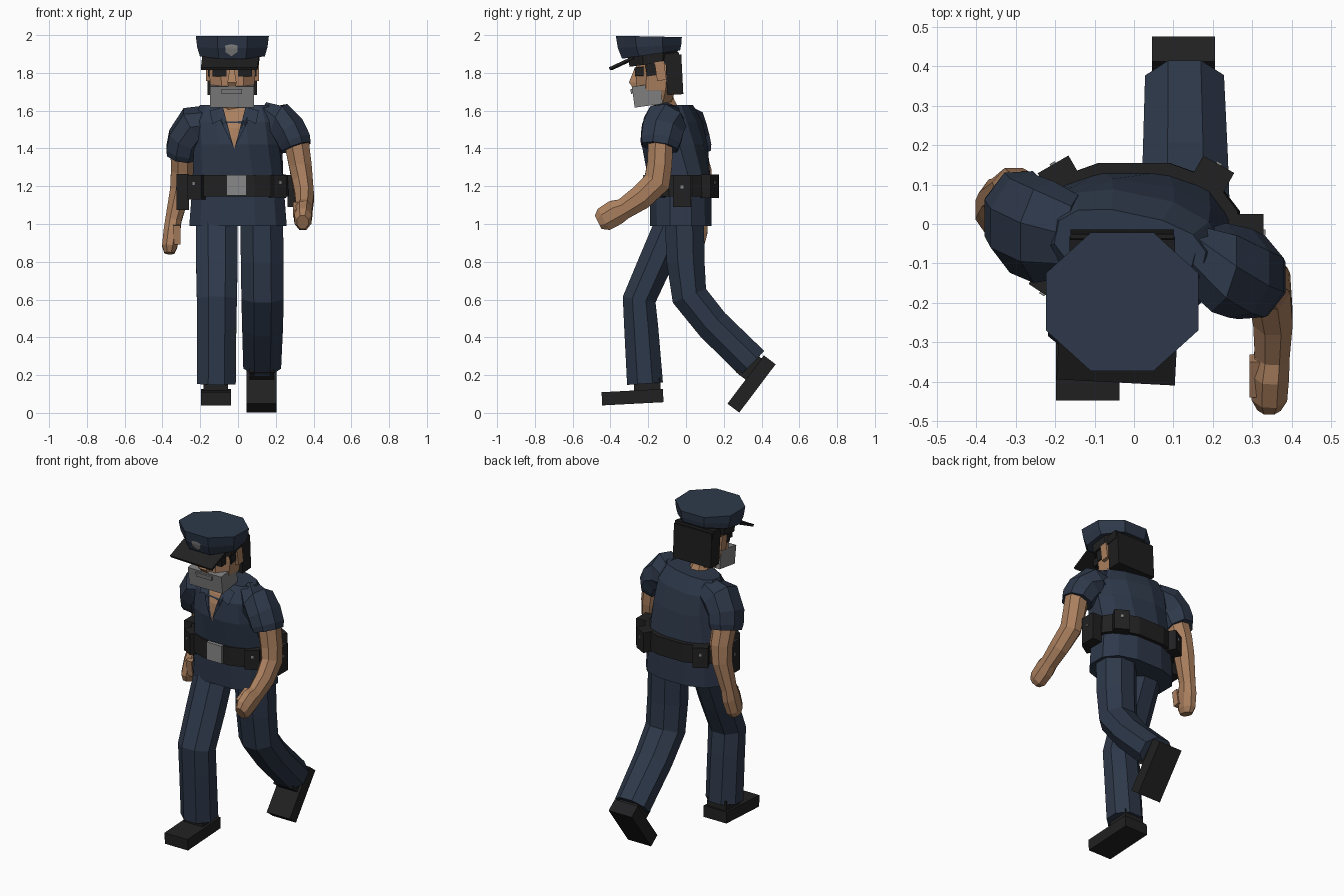
import bpy, bmesh, math
from mathutils import Vector, Matrix, Euler
from mathutils.bvhtree import BVHTree


def material(name, rgb):
    m = bpy.data.materials.new(name)
    m.diffuse_color = (*rgb, 1)
    return m


NAVY = material("navy cloth", (0.027, 0.040, 0.068))
SKIN = material("skin", (0.40, 0.212, 0.112))
BLACK = material("black leather", (0.015, 0.015, 0.016))
HAIR = material("dark hair", (0.013, 0.013, 0.014))
GREY = material("grey beard", (0.21, 0.21, 0.21))
METAL = material("dull metal", (0.25, 0.25, 0.25))


def finish(name, bm, mat):
    bmesh.ops.recalc_face_normals(bm, faces=bm.faces[:])
    me = bpy.data.meshes.new(name)
    bm.to_mesh(me)
    bm.free()
    me.materials.append(mat)
    ob = bpy.data.objects.new(name, me)
    bpy.context.collection.objects.link(ob)
    return ob


def box(name, loc, size, mat, rx=0, rz=0):
    bm = bmesh.new()
    rot = Euler((math.radians(rx), 0, math.radians(rz))).to_matrix().to_4x4()
    bmesh.ops.create_cube(bm, size=1, matrix=Matrix.Translation(loc) @ rot @ Matrix.Diagonal((*size, 1)))
    return finish(name, bm, mat)


def tube(name, rings, mat, sides=8, axes=None, n=2.0):
    """Loft rings of (x, y, z, half width, half depth[, yaw]) along their path."""
    bm = bmesh.new()
    pts = [Vector(r[:3]) for r in rings]
    k = abs(math.cos(math.pi / sides)) ** (2 / n)
    loops = []
    for i, r in enumerate(rings):
        if axes:
            t = Vector(axes[i]).normalized()
        else:
            a = (pts[i] - pts[max(i - 1, 0)]).normalized()
            b = (pts[min(i + 1, len(pts) - 1)] - pts[i]).normalized()
            t = (a + b).normalized()
        yaw = math.radians(r[5]) if len(r) > 5 else 0
        s = Vector((math.cos(yaw), math.sin(yaw), 0))
        s = (s - t * s.dot(t)).normalized()
        u = t.cross(s)
        loop = []
        for j in range(sides):
            ang = 2 * math.pi * (j + 0.5) / sides
            c, d = math.cos(ang), math.sin(ang)
            c = math.copysign(abs(c) ** (2 / n), c) / k
            d = math.copysign(abs(d) ** (2 / n), d) / k
            loop.append(bm.verts.new(pts[i] + s * c * r[3] + u * d * r[4]))
        loops.append(loop)
    for a, b in zip(loops, loops[1:]):
        for j in range(sides):
            q = (j + 1) % sides
            bm.faces.new((a[j], a[q], b[q], b[j]))
    bm.faces.new(loops[0])
    bm.faces.new(loops[-1])
    return finish(name, bm, mat)


def plate(name, outline, mat, target, lift):
    """Lay an (x, z) outline on the front of the target."""
    src = bmesh.new()
    src.from_mesh(target.data)
    tree = BVHTree.FromBMesh(src)
    src.free()
    bm = bmesh.new()
    bm.faces.new([bm.verts.new((x, -1, z)) for x, z in outline])
    bmesh.ops.triangulate(bm, faces=bm.faces[:])
    bmesh.ops.subdivide_edges(bm, edges=bm.edges[:], cuts=3, use_grid_fill=True)
    for v in bm.verts:
        hit = tree.ray_cast(Vector((v.co.x, -2, v.co.z)), Vector((0, 1, 0)))[0]
        v.co.y = (hit.y if hit else -0.14) - lift
    ob = finish(name, bm, mat)
    if sum(p.normal.y for p in ob.data.polygons) > 0:
        ob.data.flip_normals()
    return ob


Z = (0, 0, 1)

# shirt, twisted towards the shoulders
shirt = tube("shirt", [
    (0, -.027, .99, .258, .163), (0, -.03, 1.2, .242, .163),
    (0, -.06, 1.42, .228, .165, -8), (-.005, -.065, 1.54, .225, .14, -12),
    (-.01, -.06, 1.63, .19, .085, -12)], NAVY, 12, [Z] * 5, 2.5)
plate("open_neck", [(-.085, 1.615), (-.02, 1.40), (.045, 1.615)], SKIN, shirt, .005)
for s in (-1, 1):
    cx = -.02
    plate("collar_flap", [(cx + s * .06, 1.62), (cx + s * .13, 1.60), (cx + s * .115, 1.53),
                          (cx + s * .075, 1.55), (cx + s * .005, 1.41)], NAVY, shirt, .014)

# sleeves
tube("sleeve_rear", [(-.15, -.03, 1.54, .08, .10), (-.23, -.02, 1.52, .10, .125),
                     (-.28, .0, 1.45, .09, .125), (-.292, .02, 1.39, .088, .118),
                     (-.297, .03, 1.36, .08, .105)], NAVY)
tube("sleeve_front", [(.14, -.09, 1.55, .08, .09), (.215, -.11, 1.54, .095, .11),
                      (.27, -.125, 1.49, .09, .11), (.298, -.135, 1.435, .088, .105),
                      (.308, -.14, 1.405, .08, .095)], NAVY)

# arms with closed hands
tube("arm_rear", [(-.292, .03, 1.40, .065, .07), (-.293, .07, 1.28, .062, .065),
                  (-.305, .08, 1.18, .055, .062), (-.342, .065, 1.02, .043, .05),
                  (-.35, .052, .96, .044, .062), (-.362, .035, .88, .04, .058),
                  (-.364, .03, .845, .026, .04)], SKIN)
box("thumb_rear", (-.325, .0, .945), (.04, .04, .10), SKIN, 8)
tube("arm_front", [(.31, -.135, 1.43, .065, .065), (.33, -.14, 1.31, .06, .066),
                   (.342, -.155, 1.22, .054, .072), (.352, -.24, 1.14, .05, .066),
                   (.35, -.33, 1.08, .044, .056), (.345, -.375, 1.06, .048, .068),
                   (.343, -.435, 1.025, .045, .064), (.342, -.465, 1.01, .03, .04)], SKIN)
box("thumb_front", (.312, -.385, 1.075), (.04, .10, .045), SKIN, 25)

# belt, buckle, pouches with studs
tube("belt", [(0, -.028, 1.145, .268, .183), (0, -.028, 1.26, .262, .183)], BLACK, 12, [Z] * 2, 2.4)
box("buckle", (-.008, -.215, 1.205), (.105, .025, .11), METAL)
for x, y, z, w, d, h, yaw in [
        (.295, -.022, 1.175, .095, .065, .17, 90), (-.292, -.02, 1.17, .10, .065, .19, 90),
        (.20, .125, 1.20, .09, .06, .125, -29), (-.19, .125, 1.20, .09, .06, .125, 30),
        (-.215, -.15, 1.195, .085, .06, .13, -33), (.205, -.15, 1.2, .085, .06, .12, 33)]:
    box("pouch", (x, y, z), (w, d, h), BLACK, 0, yaw)
    box("pouch_stud", (x, y, z + .02), (.015, d + .01, .015), METAL, 0, yaw)

# trouser legs in mid stride
tube("leg_front", [(-.112, -.05, 1.06, .11, .09), (-.112, -.16, .8, .11, .09),
                   (-.112, -.248, .60, .106, .088), (-.113, -.237, .45, .104, .09),
                   (-.115, -.217, .155, .103, .095)], NAVY)
tube("leg_rear", [(.125, -.01, 1.06, .113, .105), (.128, -.002, .8, .113, .10),
                  (.13, .018, .62, .112, .095), (.13, .14, .468, .108, .09),
                  (.128, .35, .262, .10, .092)], NAVY)

# shoes
box("shoe_front", (-.117, -.283, .083), (.16, .325, .07), BLACK, 3)
box("shoe_front_upper", (-.117, -.205, .135), (.13, .14, .09), BLACK, 3)
box("shoe_rear", (.125, .347, .153), (.16, .32, .078), BLACK, 53)
box("shoe_rear_upper", (.125, .341, .245), (.13, .14, .09), BLACK, 53)

# neck and head
tube("neck", [(-.02, -.06, 1.53, .062, .06), (-.028, -.11, 1.63, .058, .055),
              (-.03, -.14, 1.72, .058, .055)], SKIN)
tube("head", [(-.03, -.165, 1.64, .09, .085), (-.03, -.16, 1.71, .115, .105),
              (-.03, -.155, 1.80, .122, .11), (-.03, -.155, 1.88, .12, .11)], SKIN, 8, [Z] * 4, 2.5)
tube("nose", [(-.032, -.262, 1.82, .012, .012), (-.032, -.27, 1.75, .024, .032),
              (-.032, -.265, 1.725, .02, .02)], SKIN, 4, [Z] * 3)
box("beard", (-.032, -.205, 1.682), (.232, .15, .112), GREY, 8)
box("moustache", (-.033, -.283, 1.703), (.11, .02, .026), GREY, 8)

# hair, ears and dark lenses on both sides
box("hair_back", (-.03, -.062, 1.79), (.262, .085, .21), HAIR, 3)
box("hair_top", (-.03, -.11, 1.875), (.268, .15, .05), HAIR, 8)
for s in (-1, 1):
    box("ear", (-.03 + s * .128, -.135, 1.81), (.025, .05, .10), SKIN, 8)
    box("sideburn", (-.03 + s * .12, -.185, 1.822), (.016, .055, .075), HAIR, 8)
    box("lens", (-.03 + s * .067, -.236, 1.808), (.074, .07, .048), HAIR, 4)

# cap
tilt = (0, -.145, 1)
tube("cap_band", [(-.033, -.175, 1.85, .143, .125), (-.033, -.175, 1.91, .15, .135)], BLACK, 8, [tilt] * 2)
cap = tube("cap_crown", [(-.03, -.185, 1.897, .172, .155), (-.03, -.193, 1.94, .186, .168),
                         (-.03, -.197, 1.993, .193, .175)], NAVY, 8, [tilt, (0, -.05, 1), (0, .02, 1)])
box("visor", (-.043, -.335, 1.852), (.30, .14, .014), BLACK, 25, -3)
plate("cap_badge", [(-.068, 1.945), (-.066, 1.91), (-.035, 1.888), (-.004, 1.91), (-.002, 1.945),
                    (-.035, 1.952)], METAL, cap, .007)
